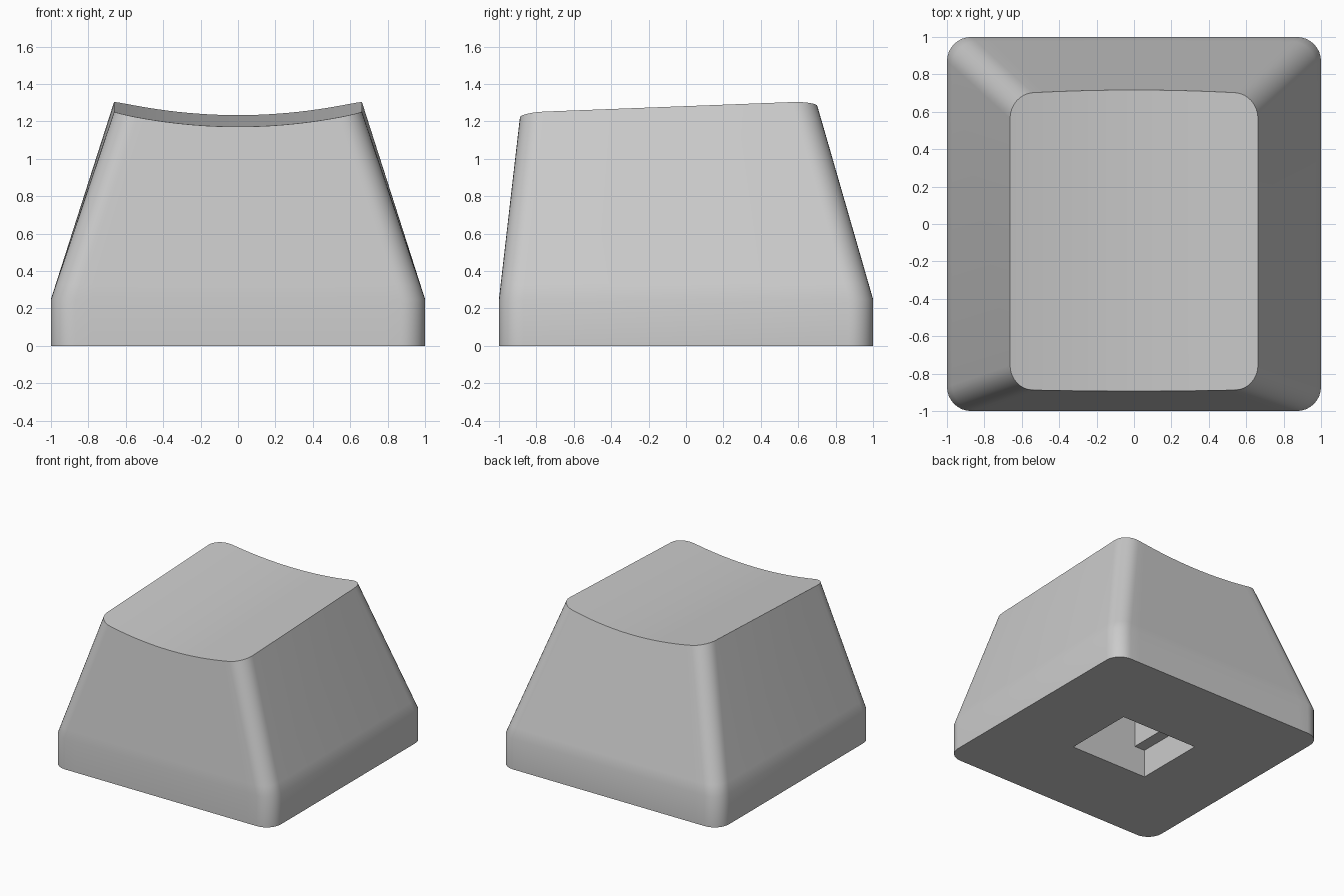
import bpy, bmesh, math

cube = bpy.data.objects.get("Cube")
if cube:
    bpy.data.objects.remove(cube, do_unlink=True)

grey = bpy.data.materials.new("light grey plastic")
grey.use_nodes = True
COLOUR = (0.6, 0.6, 0.6, 1)
grey.diffuse_color = COLOUR
grey.node_tree.nodes["Principled BSDF"].inputs["Base Color"].default_value = COLOUR

ARC, SPAN = 8, 20  # segments per corner, segments along front and back


def make_object(name, bm):
    bmesh.ops.recalc_face_normals(bm, faces=bm.faces)
    mesh = bpy.data.meshes.new(name)
    bm.to_mesh(mesh)
    bm.free()
    mesh.materials.append(grey)
    obj = bpy.data.objects.new(name, mesh)
    bpy.context.collection.objects.link(obj)
    return obj


def edge_chain(half_x, y, radius, side):
    """Rounded front (side -1) or back (side 1) edge, running from -x to +x."""
    corner = [(half_x - radius * (1 - math.cos(a)), y - side * radius * (1 - math.sin(a)))
              for a in (math.pi / 2 * i / ARC for i in range(ARC + 1))]
    flat = half_x - radius
    straight = [(flat * (2 * i / SPAN - 1), y) for i in range(1, SPAN)]
    return [(-px, py) for px, py in corner] + straight + corner[::-1]


def outline(half_x, front, back, radius):
    return edge_chain(half_x, front, radius, -1) + edge_chain(half_x, back, radius, 1)[::-1]


def dish(x, y):
    """Height of the scooped, slightly tilted top."""
    return 1.206 + 0.0385 * y + 0.172 * x * x


def along(low, high, t):
    return tuple(a + (b - a) * t for a, b in zip(low, high))


def meet_dish(low, high):
    """Point where a wall line reaches the scooped top."""
    t = 1.0
    for _ in range(8):
        x, y, z = along(low, high, t)
        t += (dish(x, y) - z) / (high[2] - low[2])
    return along(low, high, t)


# Cap body: upright skirt, tapered walls, scooped top
base = outline(1, -1, 1, 0.13)
skirt = [(x, y, 0.25) for x, y in base]
rim = [(x, y, 1.281 + 0.0385 * y) for x, y in outline(0.663, -0.885, 0.695, 0.13)]
top = [meet_dish(a, b) for a, b in zip(skirt, rim)]
levels = [[(x, y, 0) for x, y in base], skirt,
          [along(a, b, 0.08) for a, b in zip(skirt, top)], top]

bm = bmesh.new()
rings = [[bm.verts.new(p) for p in level] for level in levels]
count = len(base)
for lower, upper in zip(rings, rings[1:]):
    for i in range(count):
        j = (i + 1) % count
        bm.faces.new((lower[i], lower[j], upper[j], upper[i]))
bm.faces.new(rings[0][::-1])
front, back = rings[-1][:count // 2], rings[-1][count // 2:][::-1]
for i in range(count // 2 - 1):
    bm.faces.new((front[i], front[i + 1], back[i + 1], back[i]))
cap = make_object("key_cap", bm)

# Stepped socket in the underside: wide mouth, narrower upper part
half_profile = [(0.35, -0.1), (0.35, 0.23), (0.255, 0.23), (0.255, 0.45)]
profile = half_profile + [(-x, z) for x, z in reversed(half_profile)]
bm = bmesh.new()
face = bm.faces.new([bm.verts.new((x, -0.295, z)) for x, z in profile])
extruded = bmesh.ops.extrude_face_region(bm, geom=[face])
moved = [v for v in extruded["geom"] if isinstance(v, bmesh.types.BMVert)]
bmesh.ops.translate(bm, verts=moved, vec=(0, 0.59, 0))
cutter = make_object("socket_cutter", bm)
cutter.hide_render = True

cut = cap.modifiers.new("socket", "BOOLEAN")
cut.operation = "DIFFERENCE"
cut.solver = "EXACT"
cut.object = cutter
bpy.context.view_layer.objects.active = cap
cap.select_set(True)
bpy.ops.object.modifier_apply(modifier=cut.name)
bpy.data.objects.remove(cutter, do_unlink=True)

bpy.ops.object.shade_smooth_by_angle(angle=math.radians(30))
